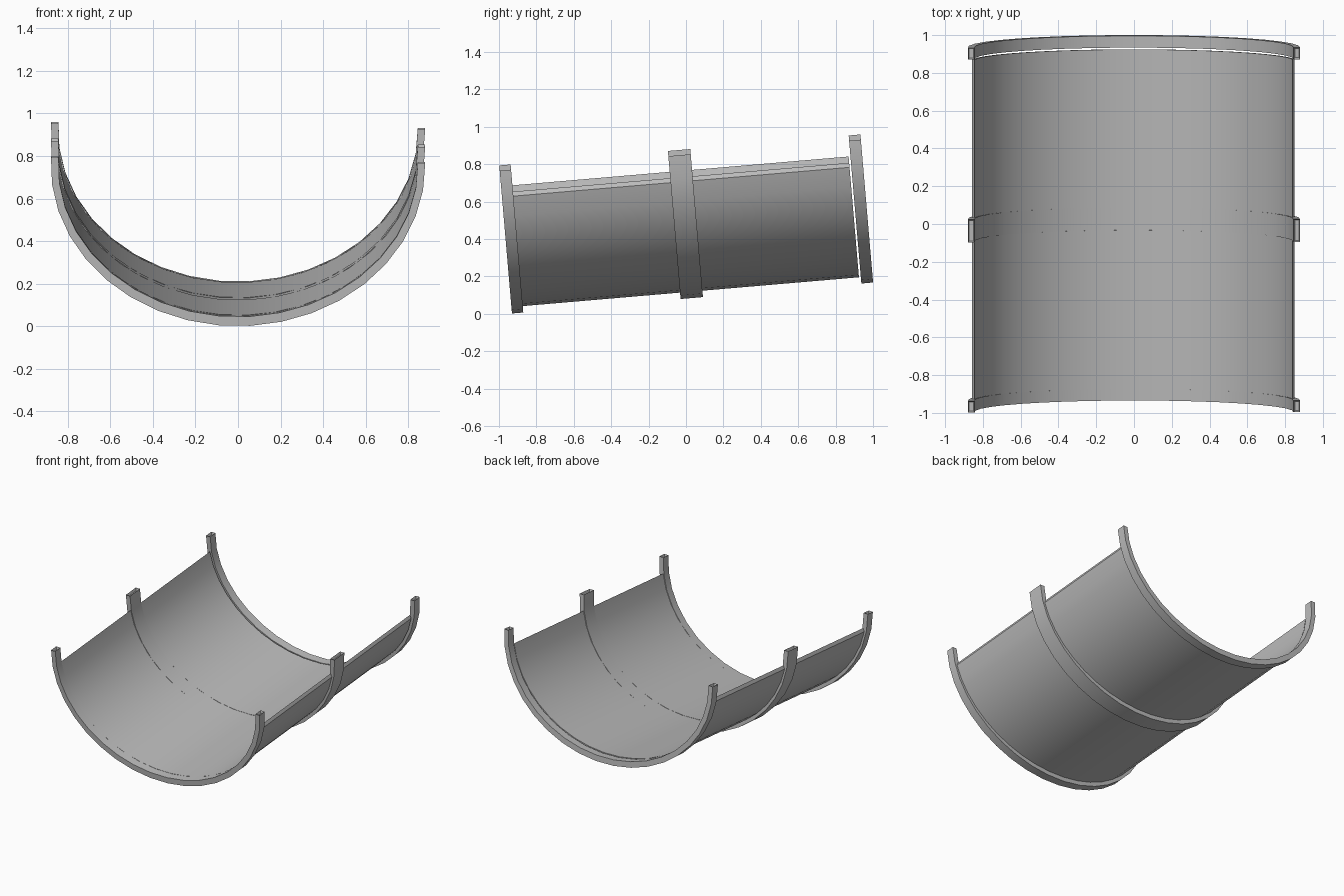
import bpy, bmesh, math
from mathutils import Matrix

cube = bpy.data.objects.get("Cube")
if cube:
    bpy.data.objects.remove(cube)

grey = bpy.data.materials.new("plain grey")
grey.use_nodes = True
colour = (0.5, 0.5, 0.5, 1)
grey.diffuse_color = colour
grey.node_tree.nodes["Principled BSDF"].inputs["Base Color"].default_value = colour

CENTRE_Z = 0.837
TILT = Matrix.Rotation(math.radians(4.9), 4, 'X')
SEGMENTS = 19


def arc(a, b, top_right, top_left):
    """Lower elliptical arc running from the -x top to the +x top."""
    start = -math.acos((CENTRE_Z - top_right) / b)
    end = math.acos((CENTRE_Z - top_left) / b)
    points = []
    for i in range(SEGMENTS + 1):
        t = start + (end - start) * i / SEGMENTS
        points.append((a * math.sin(t), CENTRE_Z - b * math.cos(t)))
    return points


def trough(name, outer, inner, y0, y1, recess=False):
    """Solid curved wall between two arcs, from y0 to y1."""
    bm = bmesh.new()
    rows = []
    for (ox, oz), (ix, iz) in zip(outer, inner):
        rows.append([bm.verts.new(p) for p in
                     ((ox, y0, oz), (ox, y1, oz), (ix, y1, iz), (ix, y0, iz))])
    for r, s in zip(rows, rows[1:]):
        for k in range(4):
            n = (k + 1) % 4
            bm.faces.new((r[k], r[n], s[n], s[k]))
    caps = [bm.faces.new(rows[0]), bm.faces.new(rows[-1])]
    bmesh.ops.recalc_face_normals(bm, faces=bm.faces)
    # shallow socket in each end of a collar
    if recess:
        bmesh.ops.inset_individual(bm, faces=caps, thickness=0.009, depth=0)
        for cap in caps:
            bmesh.ops.translate(bm, verts=cap.verts, vec=(0, 0, -0.02))
    bm.transform(TILT)
    mesh = bpy.data.meshes.new(name)
    bm.to_mesh(mesh)
    bm.free()
    mesh.materials.append(grey)
    obj = bpy.data.objects.new(name, mesh)
    bpy.context.collection.objects.link(obj)
    bpy.context.view_layer.objects.active = obj
    bpy.ops.object.select_all(action='DESELECT')
    obj.select_set(True)
    bpy.ops.object.shade_smooth_by_angle(angle=math.radians(35))


# Collars
collar_outer = arc(0.88, 0.757, 0.876, 0.848)
collar_inner = arc(0.845, 0.713, 0.876, 0.848)
for name, y0, y1 in (("front_collar", -0.927, -0.866),
                     ("middle_collar", -0.022, 0.098),
                     ("back_collar", 0.948, 1.011)):
    trough(name, collar_outer, collar_inner, y0, y1, recess=True)

# Thin trough walls
wall_outer = arc(0.865, 0.722, 0.74, 0.706)
wall_inner = arc(0.85, 0.711, 0.764, 0.73)
trough("front_trough_wall", wall_outer, wall_inner, -0.866, -0.022)
trough("back_trough_wall", wall_outer, wall_inner, 0.098, 0.938)
